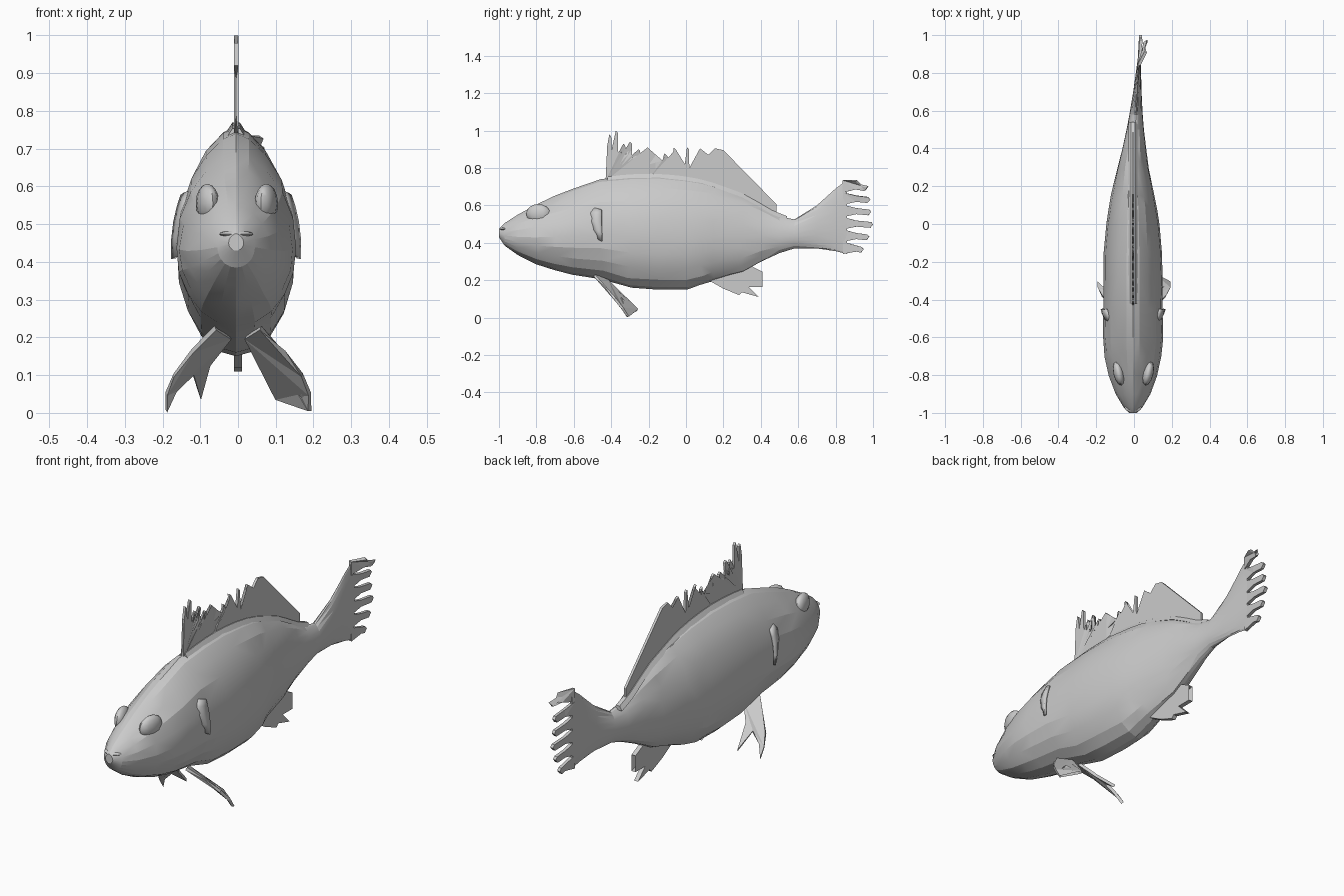
import bpy
import bmesh
import math
import random
from mathutils import Vector

random.seed(4)

if "Cube" in bpy.data.objects:
    bpy.data.objects.remove(bpy.data.objects["Cube"], do_unlink=True)

# One plain grey for the whole fish
grey = bpy.data.materials.new("plain_grey")
grey.use_nodes = True
grey_value = (0.6, 0.6, 0.6, 1)
grey.diffuse_color = grey_value
grey.node_tree.nodes["Principled BSDF"].inputs["Base Color"].default_value = grey_value

# Body stations: y, top z, bottom z, half width
STATIONS = [
    (-1, .475, .43, .02), (-.97, .505, .385, .05), (-.9, .55, .335, .092),
    (-.8, .605, .285, .128), (-.7, .65, .255, .15), (-.6, .69, .23, .16),
    (-.45, .74, .205, .157), (-.3, .757, .16, .158), (-.15, .76, .15, .154),
    (0, .745, .15, .14), (.08, .73, .175, .128), (.15, .71, .2, .115),
    (.3, .655, .24, .082), (.4, .6, .3, .062), (.5, .54, .345, .046),
    (.58, .525, .37, .035), (.7, .6, .37, .022), (.8, .69, .355, .014),
    (.86, .735, .34, .009),
]
SIDES = 20


def station_at(y):
    """Interpolated top, bottom and half width of the body at y."""
    for a, b in zip(STATIONS, STATIONS[1:]):
        if y <= b[0]:
            t = (y - a[0]) / (b[0] - a[0])
            return [p + (q - p) * t for p, q in zip(a[1:], b[1:])]
    return STATIONS[-1][1:]


def centre_x(y):
    """The tail swings gently to one side."""
    return -.005 + .04 * max(0, (y - .3) / .7)


def body_point(y, angle):
    top, bottom, width = station_at(y)
    middle = bottom + .45 * (top - bottom)
    c, s = math.cos(angle), math.sin(angle)
    reach = (top - middle) if s > 0 else (middle - bottom)
    power = 1.3 if s > 0 else 1
    x = math.copysign(abs(c) ** power, c) * width
    return Vector((centre_x(y) + x, y, middle + reach * s))


def flank_x(y, z):
    """Half width of the body at a given height."""
    top, bottom, width = station_at(y)
    middle = bottom + .45 * (top - bottom)
    reach = (top - middle) if z > middle else (middle - bottom)
    s = min(1, abs(z - middle) / reach)
    return width * math.sqrt(1 - s * s) ** 1.3


def finish(name, bm, smooth_degrees=None):
    bmesh.ops.recalc_face_normals(bm, faces=bm.faces)
    mesh = bpy.data.meshes.new(name)
    bm.to_mesh(mesh)
    bm.free()
    mesh.materials.append(grey)
    obj = bpy.data.objects.new(name, mesh)
    bpy.context.collection.objects.link(obj)
    if smooth_degrees:
        bpy.ops.object.select_all(action="DESELECT")
        obj.select_set(True)
        bpy.context.view_layer.objects.active = obj
        bpy.ops.object.shade_smooth_by_angle(angle=math.radians(smooth_degrees))
    return obj


def plate(name, points, thickness):
    """Thin fin from a closed outline of 3D points."""
    bm = bmesh.new()
    face = bm.faces.new([bm.verts.new(p) for p in points])
    bmesh.ops.triangulate(bm, faces=[face], ngon_method="EAR_CLIP")
    obj = finish(name, bm)
    solid = obj.modifiers.new("thickness", "SOLIDIFY")
    solid.thickness = thickness
    solid.offset = 0
    return obj


def blob(name, location, radii, tilt=0):
    bm = bmesh.new()
    bmesh.ops.create_uvsphere(bm, u_segments=12, v_segments=8, radius=1)
    bmesh.ops.scale(bm, vec=radii, verts=bm.verts)
    obj = finish(name, bm, 35)
    obj.location = location
    obj.rotation_euler.z = tilt
    return obj


# Body with a slightly uneven faceted skin
bm = bmesh.new()
rings = []
for station in STATIONS:
    y = station[0]
    ring = []
    for i in range(SIDES):
        p = body_point(y, math.tau * i / SIDES)
        if -.9 < y < .5:
            p.y += random.uniform(-.012, .012)
            p.x *= random.uniform(.985, 1.015)
        ring.append(bm.verts.new(p))
    rings.append(ring)
for r, q in zip(rings, rings[1:]):
    for i in range(SIDES):
        j = (i + 1) % SIDES
        bm.faces.new((r[i], r[j], q[j], q[i]))
bm.faces.new(rings[0])
bm.faces.new(rings[-1])
bmesh.ops.triangulate(bm, faces=bm.faces)
finish("body", bm, 14)


# Tail fringe: a fan of blunt rays, the top one curling sideways
def tail_point(y, z):
    curl = .05 * max(0, (z - .64) / .1) * max(0, (y - .84) / .1)
    return centre_x(y) + min(curl, .055), y, z


RAY_TIPS = [.95, .98, 1, .99, .985, .97]
root_low, root_high, tip_low, tip_high = .34, .735, .335, .735
count = len(RAY_TIPS)
for i, tip in enumerate(RAY_TIPS):
    a, b = i / count, (i + 1) / count
    root = [root_low + (root_high - root_low) * t for t in (a, b)]
    end = [tip_low + (tip_high - tip_low) * t for t in (a + .03, b - .03)]
    bulge = .012 if i == count - 1 else 0
    drop = .03 if i == count - 1 else 0
    plate(f"tail_ray_{i + 1}", [
        tail_point(.84, root[0]), tail_point(.91, end[0] + .006),
        tail_point(tip - .015, end[0]), tail_point(tip, end[0] + .018),
        tail_point(tip - .01, end[1] - .012 - drop),
        tail_point(.91, end[1] + bulge - .004), tail_point(.84, root[1])], .016)

# Spiny dorsal fin: spines (tip y, tip z, following valley z), then soft lobe
SPINES = [(-.405, .98, .9), (-.37, 1, .88), (-.33, .93, .86), (-.295, .94, .85),
          (-.25, .9, .83), (-.2, .91, .82), (-.11, .88, .82), (-.06, .91, .81),
          (.01, .91, .8), (.08, .905, .82)]
outline = [(-.43, .73), (-.42, .85)]
for y, tip, valley in SPINES:
    outline += [(y - .016, valley + .02), (y - .005, tip), (y + .005, tip - .01),
                (y + .008, valley)]
outline += [(.12, .87), (.155, .905), (.2, .895), (.485, .605), (.485, .53),
            (.3, .63), (.15, .69), (0, .72), (-.2, .74)]
plate("dorsal_fin", [(-.005, y, z) for y, z in outline], .012)

# Low sheath along the base of the dorsal fin
bm = bmesh.new()
rows = []
for i in range(13):
    y = -.42 + .96 * i / 12
    top = station_at(y)[0]
    rows.append([bm.verts.new((-.005 + x, y, top + dz))
                 for x, dz in ((-.024, -.012), (-.01, .01), (.01, .01), (.024, -.012))])
for r, q in zip(rows, rows[1:]):
    for i in range(4):
        j = (i + 1) % 4
        bm.faces.new((r[i], r[j], q[j], q[i]))
bm.faces.new(rows[0])
bm.faces.new(rows[-1])
finish("dorsal_sheath", bm, 40)

# Anal fin with ragged rays
anal = [(.08, .22), (.12, .2), (.2, .155), (.285, .12), (.3, .135), (.39, .11),
        (.335, .165), (.41, .165), (.34, .21), (.41, .245), (.36, .27),
        (.3, .31), (.2, .27)]
plate("anal_fin", [(0, y, z) for y, z in anal], .022)

# Paired parts
PELVIC = [(.06, -.49, .225), (.12, -.43, .165), (.17, -.38, .1), (.19, -.34, .05),
          (.19, -.31, .005), (.165, -.335, .06), (.12, -.35, .105),
          (.1, -.26, .04), (.075, -.36, .13), (.02, -.42, .2)]
for side, word in ((1, "left"), (-1, "right")):
    plate(f"{word}_pelvic_fin", [(side * x, y, z) for x, y, z in PELVIC], .014)
    blob(f"{word}_eye", (side * .078 - .003, -.79, .555), (.028, .066, .052), side * -.22)

    # Gill flap lifting off the flank toward the rear
    bm = bmesh.new()
    rows = []
    for z, front in ((.42, -.475), (.47, -.5), (.52, -.52), (.56, -.52), (.59, -.5)):
        row = []
        for t, lift in ((0, -.006), (.5, .008), (1, .016)):
            y = front + (-.452 - front) * t
            row.append(bm.verts.new((side * (flank_x(y, z) + lift) - .005, y, z - .012 * t)))
        rows.append(row)
    for r, q in zip(rows, rows[1:]):
        for i in range(2):
            bm.faces.new((r[i], r[i + 1], q[i + 1], q[i]))
    flap = finish(f"{word}_gill_flap", bm, 30)
    flap.modifiers.new("thickness", "SOLIDIFY").thickness = .012

# Lips
blob("upper_lip", (-.005, -.972, .474), (.045, .026, .009))
blob("lower_lip", (-.005, -.965, .452), (.04, .024, .008))
